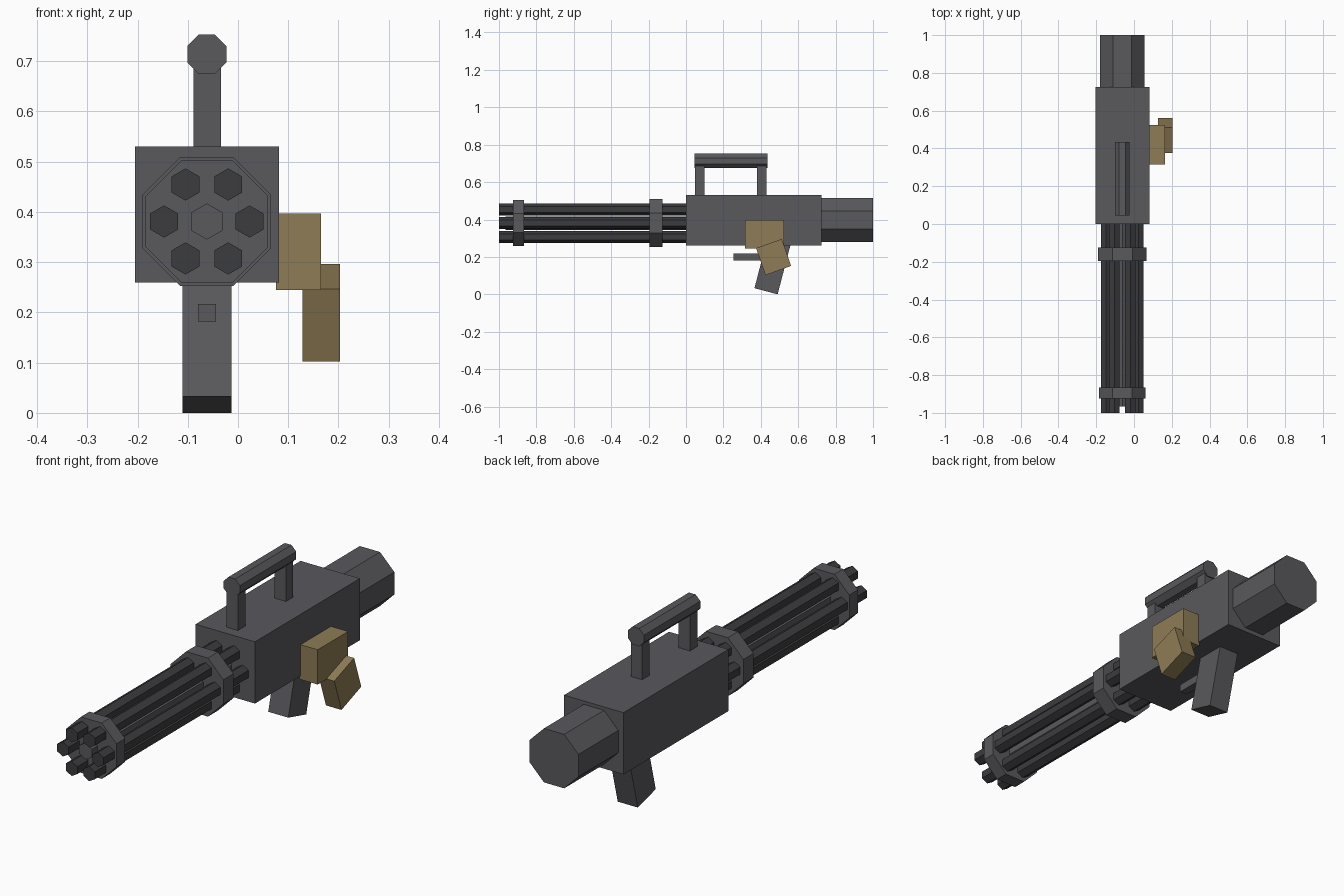
import bpy, bmesh
from math import cos, sin, pi

if "Cube" in bpy.data.objects:
    bpy.data.objects.remove(bpy.data.objects["Cube"])

def material(name, rgb):
    m = bpy.data.materials.new(name)
    m.diffuse_color = (*rgb, 1)
    m.use_nodes = True
    m.node_tree.nodes["Principled BSDF"].inputs["Base Color"].default_value = m.diffuse_color
    return m

GREY = material("dark_grey", (0.10, 0.10, 0.11))
STEEL = material("barrel_steel", (0.045, 0.045, 0.05))
TAN = material("tan", (0.27, 0.20, 0.09))
CX, CZ = -0.062, 0.381          # barrel axis

def extrude(name, points, offset, mat):
    """Closed solid made by sweeping a planar outline along offset."""
    bm = bmesh.new()
    face = bm.faces.new([bm.verts.new(p) for p in points])
    new = bmesh.ops.extrude_face_region(bm, geom=[face])["geom"]
    bmesh.ops.translate(bm, vec=offset, verts=[v for v in new if isinstance(v, bmesh.types.BMVert)])
    # keep the starting cap so the solid is closed
    if not face.is_valid or len(bm.faces) < len(points) + 2:
        bmesh.ops.holes_fill(bm, edges=bm.edges[:])
    bmesh.ops.recalc_face_normals(bm, faces=bm.faces[:])
    mesh = bpy.data.meshes.new(name)
    bm.to_mesh(mesh)
    bm.free()
    mesh.materials.append(mat)
    ob = bpy.data.objects.new(name, mesh)
    bpy.context.collection.objects.link(ob)
    return ob

def prism_y(name, n, r, x, z, y0, y1, mat, start):
    ring = [(x + r * cos(start + 2 * pi * i / n), y0, z + r * sin(start + 2 * pi * i / n)) for i in range(n)]
    return extrude(name, ring, (0, y1 - y0, 0), mat)

def octagon(name, apothem, z, y0, y1):
    return prism_y(name, 8, apothem / cos(pi / 8), CX, z, y0, y1, GREY, pi / 8)

def side_profile(name, yz, x0, x1, mat):
    return extrude(name, [(x0, y, z) for y, z in yz], (x1 - x0, 0, 0), mat)

def box(name, x0, x1, y0, y1, z0, z1, mat):
    return side_profile(name, [(y0, z0), (y1, z0), (y1, z1), (y0, z1)], x0, x1, mat)

# Receiver and rear motor housing
box("receiver", -0.205, 0.082, 0, 0.725, 0.26, 0.53, GREY)
octagon("motor_housing", 0.118, 0.397, 0.72, 1.0)

# Barrel cluster: six hexagonal barrels around a central shaft
for i in range(6):
    a = i * pi / 3
    prism_y(f"barrel_{i + 1}", 6, 0.032, CX + 0.085 * cos(a), CZ + 0.085 * sin(a), -1.0, 0.01, STEEL, pi / 2)
prism_y("central_shaft", 6, 0.036, CX, CZ, -0.965, 0.01, GREY, pi / 2)
octagon("rear_clamp", 0.128, CZ, -0.195, -0.125)
octagon("front_clamp", 0.122, CZ, -0.925, -0.865)

# Carry handle
octagon("carry_handle", 0.039, 0.714, 0.045, 0.435)
for name, y0, y1 in (("front_handle_post", 0.048, 0.10), ("rear_handle_post", 0.38, 0.43)):
    box(name, -0.089, -0.034, y0, y1, 0.52, 0.69, GREY)

# Slanted grip and trigger
side_profile("grip", [(0.366, 0.033), (0.49, 0.0), (0.562, 0.277), (0.438, 0.31)], -0.11, -0.013, GREY)
box("trigger", -0.08, -0.044, 0.255, 0.45, 0.182, 0.217, GREY)

# Ammunition feed on the right side
box("feed_box", 0.076, 0.165, 0.315, 0.525, 0.245, 0.397, TAN)
side_profile("feed_chute", [(0.375, 0.247), (0.512, 0.296), (0.562, 0.152), (0.425, 0.102)], 0.128, 0.203, TAN)
